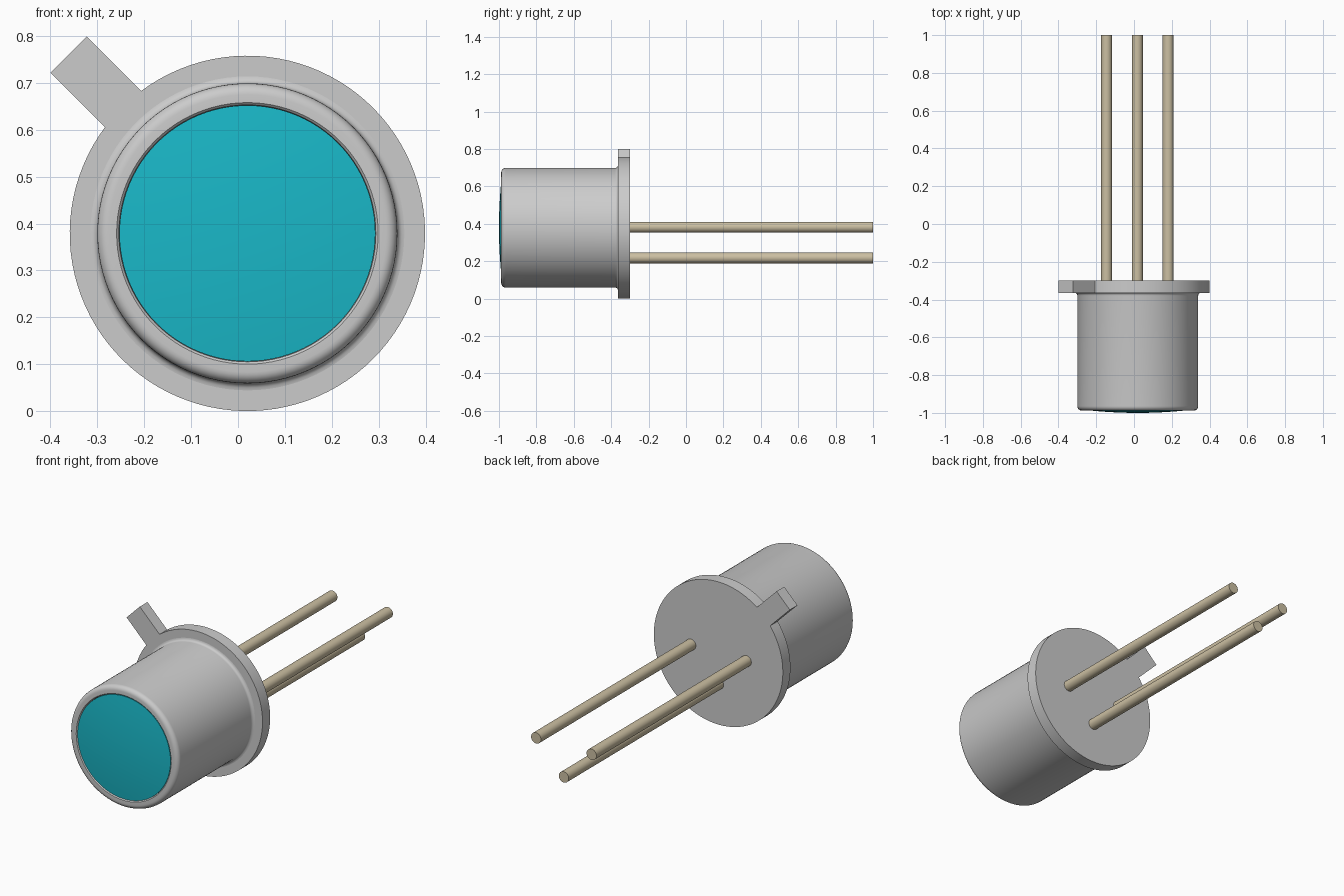
import bpy, bmesh, math
from mathutils import Matrix, Vector

if "Cube" in bpy.data.objects:
    bpy.data.objects.remove(bpy.data.objects["Cube"])

CX, CZ = 0.02, 0.379      # shared axis of the can, parallel to y
SEG = 96


def material(name, rgb):
    m = bpy.data.materials.new(name)
    m.diffuse_color = (*rgb, 1)
    m.use_nodes = True
    m.node_tree.nodes["Principled BSDF"].inputs["Base Color"].default_value = m.diffuse_color
    return m


def finish(bm, name, mat=None):
    bmesh.ops.remove_doubles(bm, verts=bm.verts, dist=1e-5)
    bmesh.ops.recalc_face_normals(bm, faces=bm.faces)
    me = bpy.data.meshes.new(name)
    bm.to_mesh(me)
    bm.free()
    ob = bpy.data.objects.new(name, me)
    bpy.context.collection.objects.link(ob)
    if mat:
        me.materials.append(mat)
    bpy.ops.object.select_all(action='DESELECT')
    ob.select_set(True)
    bpy.context.view_layer.objects.active = ob
    bpy.ops.object.shade_smooth_by_angle(angle=math.radians(35))
    return ob


def lathe(name, profile, x, z, seg=SEG, mat=None):
    """Spin (radius, y) points about a y-parallel axis through x, z."""
    bm = bmesh.new()
    vs = [bm.verts.new((x + r, y, z)) for r, y in profile]
    es = [bm.edges.new(p) for p in zip(vs, vs[1:])]
    bmesh.ops.spin(bm, geom=vs + es, cent=(x, 0, z), axis=(0, 1, 0),
                   angle=2 * math.pi, steps=seg)
    return finish(bm, name, mat)


teal = material("window_teal", (0.01, 0.48, 0.58))
tan = material("lead_tan", (0.60, 0.52, 0.36))

# Can: flared foot, straight wall, rounded front rim, recessed window seat
R, FRONT, F = 0.32, -0.988, 0.024
can = [(0, -0.34), (R + 0.015, -0.34), (R + 0.015, -0.364)]
for i in range(1, 5):
    a = math.pi / 2 * i / 4
    can.append((R + 0.015 * (1 - math.sin(a)), -0.364 - 0.015 * (1 - math.cos(a))))
for i in range(7):
    a = math.pi / 2 * i / 6
    can.append((R - F + F * math.cos(a), FRONT + F - F * math.sin(a)))
can += [(0.279, FRONT), (0.274, FRONT + 0.005), (0.273, -0.97), (0, -0.97)]
lathe("can", can, CX, CZ)

# Window: shallow convex disc
dome = [(0.273 * i / 8, -1 + 0.015 * (i / 8) ** 2) for i in range(9)]
lathe("window", dome + [(0.273, -0.972), (0, -0.972)], CX, CZ, mat=teal)

# Base flange with its orientation tab, extruded from one outline
RF, HALF, REACH = 0.379, 0.055, 0.539
a0 = math.asin(HALF / RF)
outline = [(REACH, -HALF), (REACH, HALF)]
for i in range(SEG + 1):
    a = a0 + (2 * math.pi - 2 * a0) * i / SEG
    outline.append((RF * math.cos(a), RF * math.sin(a)))
turn = math.radians(135)
bm = bmesh.new()
base = bm.faces.new([bm.verts.new((CX + u * math.cos(turn) - v * math.sin(turn), -0.364,
                                   CZ + u * math.sin(turn) + v * math.cos(turn)))
                     for u, v in outline])
ext = bmesh.ops.extrude_face_region(bm, geom=[base], use_keep_orig=True)
bmesh.ops.translate(bm, vec=(0, 0.064, 0),
                    verts=[g for g in ext["geom"] if isinstance(g, bmesh.types.BMVert)])
finish(bm, "base_flange")

# Three leads: left, bottom, right of the axis
for side, dx, dz in (("left", -0.163, 0.003), ("bottom", 0, -0.161), ("right", 0.163, 0.003)):
    lathe(f"lead_{side}", [(0, -0.32), (0.029, -0.32), (0.029, 1), (0, 1)],
          CX - 0.002 + dx, CZ + dz, 32, tan)
